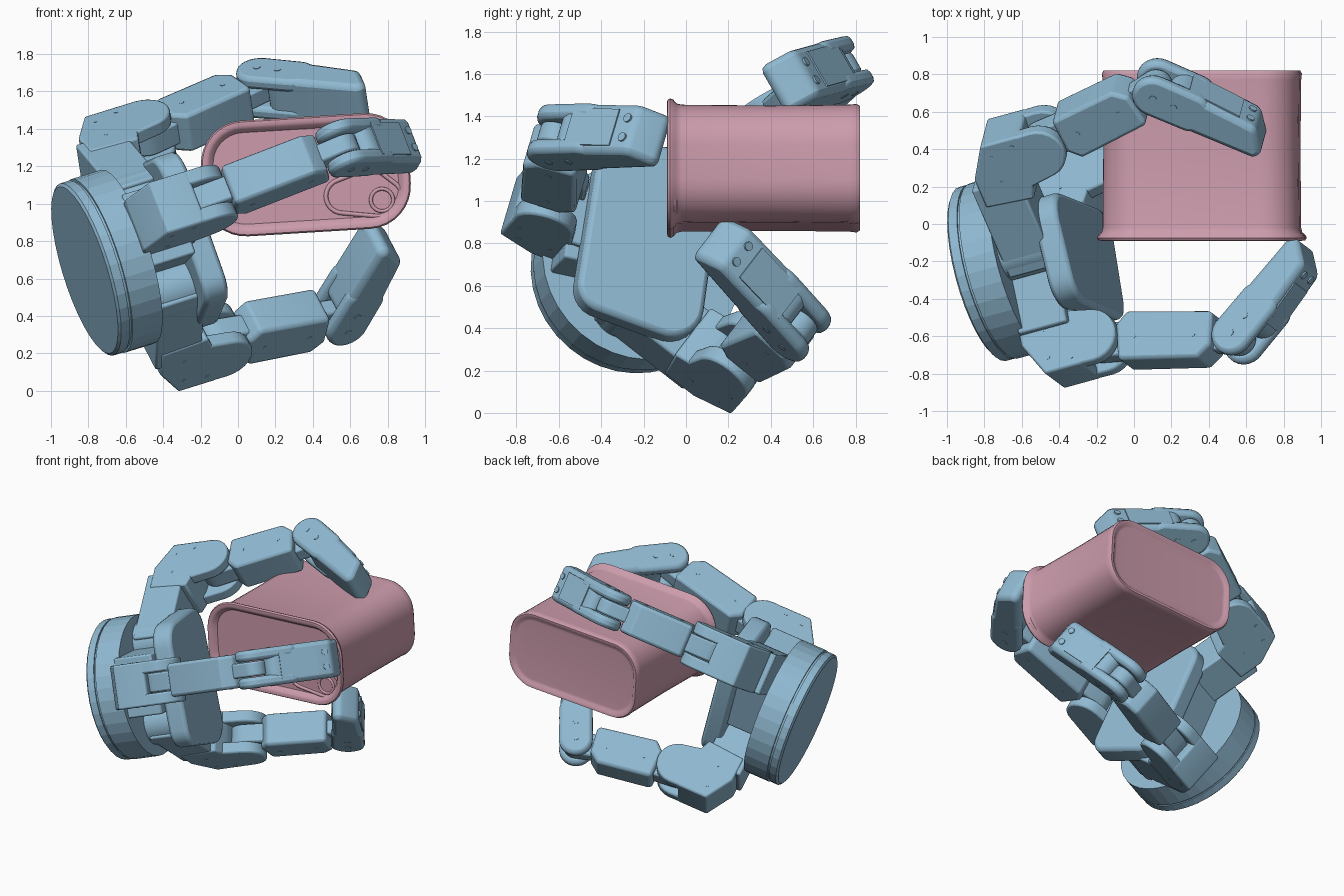
import bpy, bmesh, math
from mathutils import Vector, Matrix
from mathutils.geometry import convex_hull_2d

if "Cube" in bpy.data.objects:
    bpy.data.objects.remove(bpy.data.objects["Cube"])


def material(name, rgb):
    m = bpy.data.materials.new(name)
    m.use_nodes = True
    m.diffuse_color = (*rgb, 1)
    bsdf = m.node_tree.nodes["Principled BSDF"]
    bsdf.inputs["Base Color"].default_value = (*rgb, 1)
    bsdf.inputs["Roughness"].default_value = 0.6
    return m


BLUE = material("steel blue", (0.28, 0.49, 0.645))
PINK = material("dusty pink", (0.61, 0.335, 0.415))


def frame(x, y, z, origin):
    m = Matrix((x, y, z)).transposed().to_4x4()
    m.translation = origin
    return m


def loft(name, rings, m, mat=BLUE, bevel=0.0, smooth=35):
    """Skin equal-sized outlines; each ring is (depth, outline), ends capped."""
    bm = bmesh.new()
    loops = [[bm.verts.new(m @ Vector((p[0], p[1], d))) for p in pts] for d, pts in rings]
    n = len(loops[0])
    for a, b in zip(loops, loops[1:]):
        for i in range(n):
            j = (i + 1) % n
            bm.faces.new((a[i], a[j], b[j], b[i]))
    bm.faces.new(loops[0][::-1])
    bm.faces.new(loops[-1])
    bmesh.ops.recalc_face_normals(bm, faces=bm.faces)
    me = bpy.data.meshes.new(name)
    bm.to_mesh(me)
    bm.free()
    me.materials.append(mat)
    if smooth:
        me.shade_smooth()
        me.set_sharp_from_angle(angle=math.radians(smooth))
    ob = bpy.data.objects.new(name, me)
    bpy.context.scene.collection.objects.link(ob)
    if bevel:
        mod = ob.modifiers.new("soft edges", "BEVEL")
        mod.width, mod.segments = bevel, 2
        mod.limit_method, mod.angle_limit = 'ANGLE', math.radians(40)
    return ob


def circle(r, n=24, x=0, y=0):
    return [(x + r * math.cos(math.tau * i / n), y + r * math.sin(math.tau * i / n)) for i in range(n)]


def hull(circles):
    """Outline wrapped around circles (x, y, radius)."""
    pts = [Vector(p) for x, y, r in circles for p in (circle(r, 24, x, y) if r else [(x, y)])]
    return [tuple(pts[i]) for i in convex_hull_2d(pts)]


def rounded_rect(hw, hh, r, grow=0):
    pts = []
    for k, (sx, sy) in enumerate([(1, 1), (-1, 1), (-1, -1), (1, -1)]):
        for i in range(9):
            t = math.pi / 2 * (k + i / 8)
            pts.append((sx * (hw - r) + (r + grow) * math.cos(t), sy * (hh - r) + (r + grow) * math.sin(t)))
    return pts


def prism(name, pts, lo, hi, m, bevel=0.012):
    return loft(name, [(lo, pts), (hi, pts)], m, bevel=bevel)


# Hand frame: A points out of the palm, U across it, V toward the finger pair
A = Vector((0.93, 0.255, 0.29)).normalized()
U = Vector((-0.33, 0.13, 0.93))
U = (U - A * U.dot(A)).normalized()
V = U.cross(A)
ORIGIN = Vector((-0.82, -0.27, 0.645))
PALM = frame(U, V, A, ORIGIN)
MID = 0.07

# Wrist disc with a groove near its back
steps = [(0, .466), (.012, .482), (.062, .482), (.062, .472), (.076, .472), (.076, .486), (.25, .486)]
loft("wrist_disc", [(d, circle(r, 36)) for d, r in steps], PALM, smooth=0)

# Palm body and rounded pad
prism("palm_body", hull([(.27, -.43, 0), (-.15, -.43, 0), (.27, .2, 0), (-.15, .2, 0)]), .22, .5, PALM)
prism("palm_pad", hull([(.28, -.2, .16), (-.29, -.24, .13), (-.31, .09, .16), (.31, .09, .16)]),
      .49, .63, PALM, .025)


def finger(name, base, out, start, j1, j2, tip):
    out = Vector(out).normalized()
    R = U * out.x + V * out.y
    W = U * out.y - V * out.x
    m = frame(A, R, W, ORIGIN + U * (MID + base[0]) + V * base[1])
    j1, j2, tip = Vector(j1), Vector(j2), Vector(tip)

    def along(p, q):
        t = (q - p).normalized()
        n = Vector((-t.y, t.x))
        place = lambda cs: [(*(p + t * x + n * y), r) for x, y, r in cs]
        return t, n, (q - p).length, place

    # Knuckle: arm from the palm, shoulder block, two rounded cheeks
    x, y = j1
    prism(name + "_arm", hull([(.26, start, 0), (.53, start, 0), (.26, y - .1, 0), (.53, y - .1, 0)]),
          -.147, .147, m)
    prism(name + "_knuckle", hull([(x - .39, y - .22, 0), (x - .37, y - .05, .02), (x - .27, y + .125, .02),
                                   (x - .08, y + .125, .02), (x - .1, y - .12, .02), (x - .12, y - .24, 0)]),
          -.152, .152, m)
    cheek = hull([(x, y, .145), (x - .2, y + .08, .06), (x - .2, y - .14, .05)])
    for s in (-1, 1):
        prism(name + "_knuckle_cheek", cheek, s * .07, s * .152, m)
        for dx, dy in ((-.25, .06), (-.12, .09), (-.25, -.1)):
            prism(name + "_knuckle_screw", circle(.012, 10, x + dx, y + dy), s * .145, s * .154, m, 0)

    # Middle link with a narrow tongue at both joints
    t, n, L, place = along(j1, j2)
    body = [(.18, .1, .03), (.16, -.06, .03), (L - .2, .1, .03), (L - .15, .05, .03),
            (L - .15, -.1, .03), (.2, -.11, .03)]
    prism(name + "_link", hull(place(body)), -.115, .115, m, .02)
    prism(name + "_link_root", hull(place([(0, 0, .1), (.2, 0, .09)])), -.066, .066, m)
    prism(name + "_link_end", hull(place([(L, 0, .085), (L - .2, -.02, .08)])), -.05, .05, m)
    for s in (-1, 1):
        for q in (.24, L - .22):
            prism(name + "_link_screw", circle(.014, 10, *(j1 + t * q)), s * .11, s * .117, m, 0)

    # Fingertip: forked root, tapered pad, chamfered end
    t, n, L, place = along(j2, tip)
    fork = hull(place([(0, 0, .115), (.22, .015, .1), (.22, -.02, .09)]))
    for s in (-1, 1):
        prism(name + "_tip_fork", fork, s * .055, s * .13, m, .024)
        for q in (0, .12):
            prism(name + "_tip_screw", circle(.02, 12, *(j2 + t * q)), s * .125, s * .133, m, 0)
    prism(name + "_tip", hull(place([(.14, .035, .075), (.14, -.04, .065), (L - .11, .025, .06),
                                     (L - .04, -.05, .045)])), -.13, .13, m, .03)
    # Outer cover plate and its screws
    prism(name + "_tip_plate", hull(place([(.16, .116, 0), (L - .18, .097, 0),
                                           (L - .18, .08, 0), (.16, .1, 0)])), -.095, .095, m, 0)
    w_t, w_n = (A * t.x + R * t.y), (A * n.x + R * n.y)
    for s in (-1, 1):
        spot = m @ Vector((*(j2 + t * (L - .12) + n * .078), s * .05))
        prism(name + "_plate_screw", circle(.022, 12), 0, .016, frame(w_t, W, w_n, spot), 0)


# Opposed thumb and the two swivelling fingers
finger("thumb", (-.06, 0), (.14, -.99), .2, (.60, .555), (1.375, .744), (1.85, .37))
for name, base, out, joints in (
        ("upper_finger", (.215, .013), (.625, .78), ((.69, .585), (1.40, .72), (1.86, .27))),
        ("lower_finger", (-.32, -.06), (-.465, .885), ((.68, .56), (1.39, .68), (1.65, .11)))):
    finger(name, base, out, -.08, *joints)
    prism(name + "_swivel", circle(.15, 32, MID + base[0], base[1]), .22, .5, PALM)

# Held tin: rolled front rim, sunken lid, recessed bottom
tilt = math.radians(3.5)
X, Z = Vector((math.cos(tilt), 0, math.sin(tilt))), Vector((-math.sin(tilt), 0, math.cos(tilt)))
TIN = frame(X, Z, Vector((0, 1, 0)), Vector((.363, 0, 1.155)))
rim = [(-.055, -.045), (-.055, -.035), (-.08, -.015), (-.09, 0), (-.088, .022), (-.075, .03), (-.06, .024),
       (-.045, .006), (-.02, 0), (.4, -.004), (.77, 0), (.805, .004), (.822, -.006), (.822, -.025),
       (.808, -.04), (.806, -.06)]
loft("tin", [(d, rounded_rect(.527, .28, .2, g)) for d, g in rim], TIN, PINK, smooth=50)


def ridge(name, pts, r):
    cu = bpy.data.curves.new(name, 'CURVE')
    cu.dimensions, cu.bevel_depth, cu.bevel_resolution = '3D', r, 2
    sp = cu.splines.new('POLY')
    sp.points.add(len(pts) - 1)
    for p, q in zip(sp.points, pts):
        p.co = (q[0], -.055, q[1], 1)
    sp.use_cyclic_u = True
    cu.materials.append(PINK)
    bpy.context.scene.collection.objects.link(bpy.data.objects.new(name, cu))


# Pull tab outline and ring pressed into the lid
ridge("lid_tab_outline", hull([(.56, 1.04, .09), (.78, 1.03, .1), (.71, 1.12, .07)]), .012)
ridge("lid_tab_ring", circle(.06, 24, .77, 1.02), .01)
